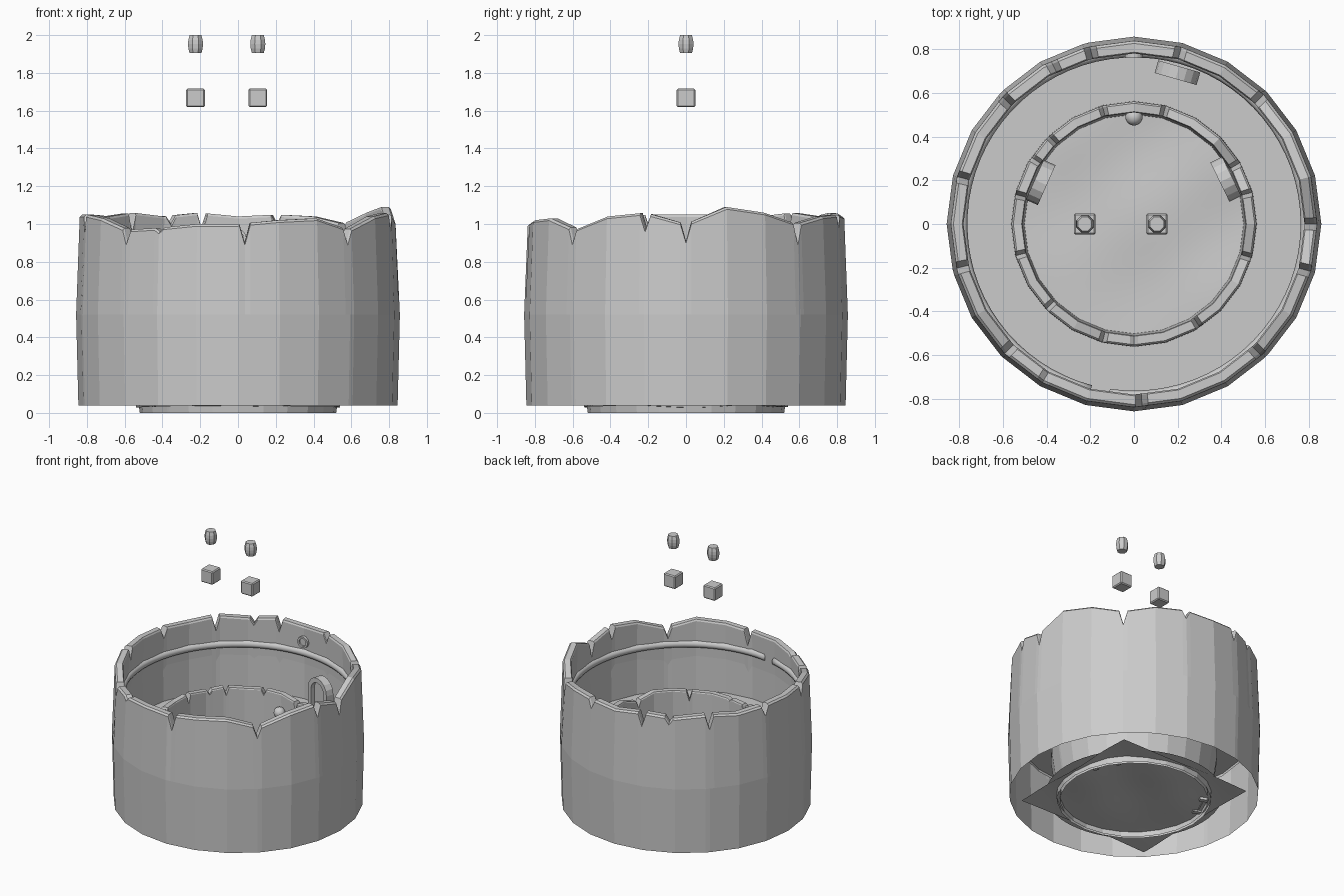
import bpy, bmesh
from math import sin, cos, pi, radians
from mathutils import Matrix

if "Cube" in bpy.data.objects:
    bpy.data.objects.remove(bpy.data.objects["Cube"])


def finish(name, bm, smooth=False):
    bmesh.ops.recalc_face_normals(bm, faces=bm.faces)
    me = bpy.data.meshes.new(name)
    bm.to_mesh(me)
    bm.free()
    for p in me.polygons:
        p.use_smooth = smooth
    ob = bpy.data.objects.new(name, me)
    bpy.context.collection.objects.link(ob)
    return ob


def loft(bm, rings, close_u=True, close_v=True):
    n, m = len(rings), len(rings[0])
    vs = [[bm.verts.new(p) for p in r] for r in rings]
    for i in range(n if close_u else n - 1):
        for j in range(m if close_v else m - 1):
            a, b = vs[i], vs[(i + 1) % n]
            k = (j + 1) % m
            bm.faces.new((a[j], b[j], b[k], a[k]))
    return vs


# 24-sided broken wall: crest heights per corner plus V-shaped cracks
CREST = [1.0, 1.09, 1.06, 1.0, 1.04, 1.05, 1.04, 1.06, 1.04, 1.06, 1.04, 1.05,
         1.05, 1.05, 1.03, .97, .98, 1.0, 1.0, 1.02, 1.03, .97, 1.04, 1.06]
CRACKS = {0: .91, 45: .90, 75: .99, 104: .97, 117: 1.0, 136: .96,
          165: .98, 194: .97, 225: .90, 240: .96, 272.5: .90, 314: .90, 345: .97}


def crest_at(a):
    k = int(a // 15)
    t = a / 15 - k
    return CREST[k % 24] * (1 - t) + CREST[(k + 1) % 24] * t


def broken_wall(name, outer, inner, z0, zm, z_in, bevel, top_scale, turn):
    """outer = radii at foot, middle, top; inner = radii at top, middle, foot; open below"""
    cols = {k * 15.0: crest_at(k * 15.0) for k in range(24)
            if not any(abs((k * 15 - c + 180) % 360 - 180) < 2 for c in CRACKS)}
    for c, z in CRACKS.items():
        cols[c % 360] = z
        for d in (-2, 2):
            cols[(c + d) % 360] = crest_at((c + d) % 360)
    bm = bmesh.new()
    rings = []
    for a in sorted(cols):
        z = top_scale * cols[a]
        # keep the crack columns on the flat facets
        f = cos(radians(7.5)) / cos(radians(a % 15 - 7.5))
        th = radians(a + turn)
        prof = [(outer[0], z0), (outer[1], zm), (outer[2], z - bevel),
                (outer[2] - bevel, z), (inner[0] + bevel * .5, z), (inner[0], z - bevel),
                (inner[1], (z_in + z) / 2), (inner[2], z_in)]
        rings.append([(r * f * cos(th), r * f * sin(th), h) for r, h in prof])
    loft(bm, rings, close_v=False)
    return finish(name, bm)


broken_wall("outer_wall", (.845, .857, .838), (.780, .788, .785), .04, .52, .48, .012, 1.0, 0)
broken_wall("inner_wall", (.52, .565, .56), (.51, .513, .50), 0, .32, 0, .008, .615, 30)


# walkway between both walls, and a narrow footing around the inner wall
def flat_ring(name, r0, r1, z):
    bm = bmesh.new()
    loft(bm, [[(r * cos(k * pi / 24), r * sin(k * pi / 24), z) for r in (r0, r1)]
              for k in range(48)], close_v=False)
    finish(name, bm)


flat_ring("walkway", .53, .79, .50)
flat_ring("footing", .52, .60, .045)

# uneven square ground under the arena
bm = bmesh.new()
bmesh.ops.create_grid(bm, x_segments=24, y_segments=24, size=.54)
for v in bm.verts:
    x, y, _ = v.co
    v.co.z = .035 + .006 * (sin(9 * x + 1) * cos(8 * y) + sin(6 * x - 11 * y + 2) * .6)
finish("ground", bm, True)


# pipe around the outer wall, with a small break at the front
def pipe(name, radius, z, r, start, end, segs):
    bm = bmesh.new()
    rings = []
    for i in range(segs + 1):
        t = radians(start + (end - start) * i / segs)
        rings.append([((radius + r * cos(u)) * cos(t), (radius + r * cos(u)) * sin(t),
                       z + r * sin(u)) for u in [k * pi / 4 for k in range(8)]])
    vs = loft(bm, rings, close_u=False)
    bm.faces.new(vs[0])
    bm.faces.new(vs[-1])
    return finish(name, bm, True)


pipe("wall_pipe", .79, .845, .028, -98.3, 255.4, 72)


# arched doorways: raised frame plus recessed panel, facing the centre
def arch(w, h, n=8):
    r = w / 2
    pts = [(r, 0)] + [(r * cos(k * pi / n), h - r + r * sin(k * pi / n)) for k in range(n + 1)]
    return pts + [(-r, 0)]


def doorway(name, angle, radius, z):
    place = (Matrix.Rotation(radians(angle), 4, 'Z') @ Matrix.Translation((radius, 0, z)))
    outer, inner = arch(.20, .25), arch(.135, .215)
    bm = bmesh.new()
    rings = [[(-.025, *i), (-.025, *o), (.035, *o), (.035, *i)] for i, o in zip(inner, outer)]
    vs = loft(bm, rings, close_u=False)
    bm.faces.new(vs[0])
    bm.faces.new(vs[-1])
    bm.faces.new([bm.verts.new((.005, *p)) for p in inner])
    bm.transform(place)
    finish(name, bm)


doorway("upper_door", 74, .715, .50)
doorway("right_door", 26, .462, .02)
doorway("left_door", 156, .462, .02)

# round stud on the inner wall and flat ring disc on the outer wall
bm = bmesh.new()
bmesh.ops.create_uvsphere(bm, u_segments=16, v_segments=10, radius=.04,
                          matrix=Matrix.Translation((0, .49, .51)))
finish("inner_stud", bm, True)
bm = bmesh.new()
rings = []
for k in range(16):
    t = k * pi / 8
    rings.append([(r * cos(t), y, .93 + r * sin(t))
                  for r, y in ((.042, .79), (.042, .76), (.028, .76), (.028, .772))])
vs = loft(bm, rings, close_v=False)
bm.faces.new([r[3] for r in vs])
finish("outer_disc", bm)

# floating crates with bevelled edges, and barrels above them
for side, x in (("left", -.225), ("right", .105)):
    bm = bmesh.new()
    bmesh.ops.create_cube(bm, size=.098, matrix=Matrix.Translation((x, 0, 1.668)))
    bmesh.ops.bevel(bm, geom=list(bm.edges), offset=.007, segments=1, affect='EDGES')
    finish(side + "_crate", bm)

    bm = bmesh.new()
    prof = [(.034, 1.905), (.041, 1.93), (.043, 1.953), (.041, 1.975), (.034, 2.0)]
    rings = [[(x + r * cos(t), r * sin(t), z) for r, z in prof]
             for t in [k * pi / 4 + pi / 8 for k in range(8)]]
    vs = loft(bm, rings, close_v=False)
    bm.faces.new([r[0] for r in vs])
    bm.faces.new([r[-1] for r in vs])
    finish(side + "_barrel", bm)
